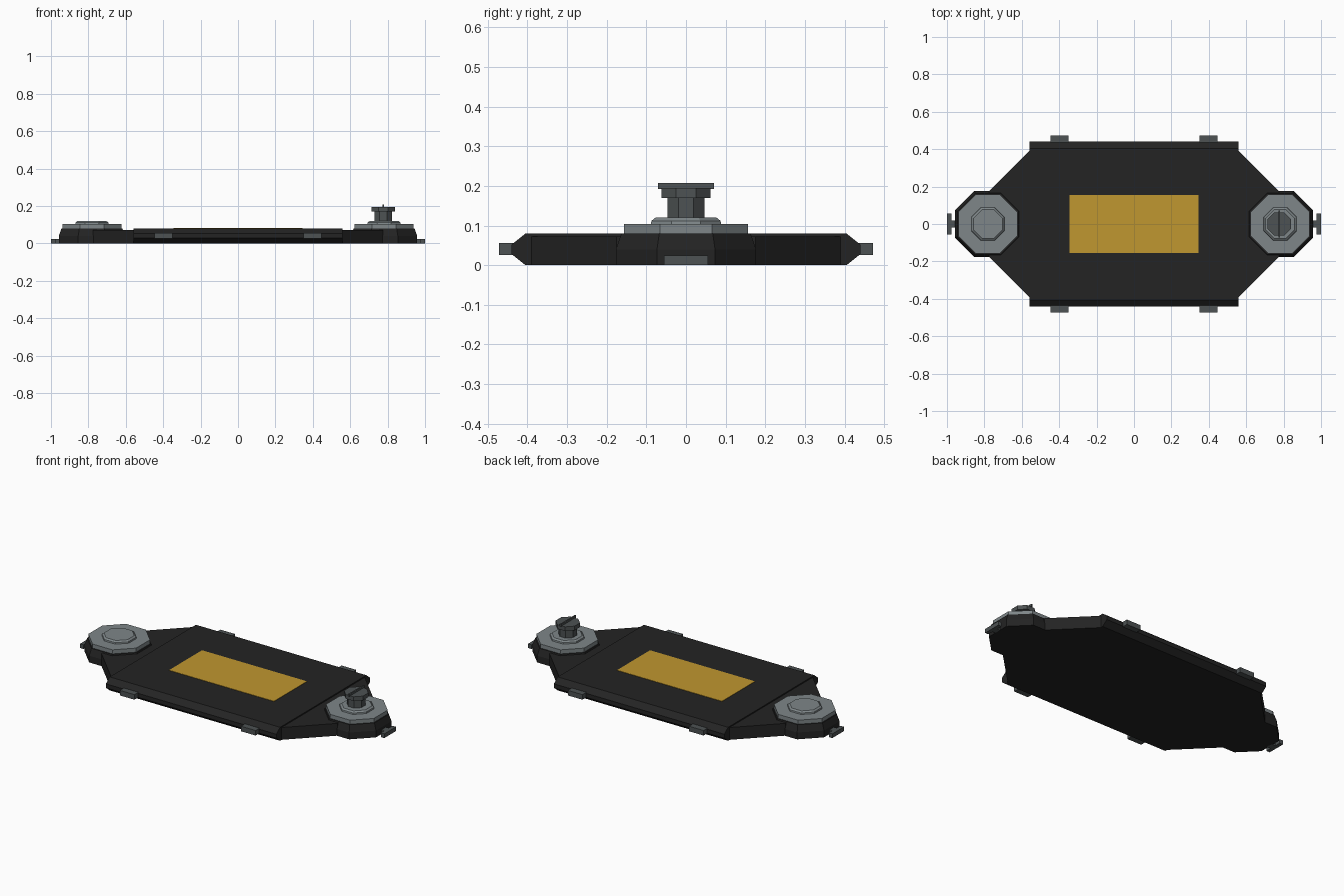
import bpy, math

if "Cube" in bpy.data.objects:
    bpy.data.objects.remove(bpy.data.objects["Cube"])


def mat(name, rgb):
    m = bpy.data.materials.new(name)
    m.diffuse_color = (*rgb, 1)
    m.use_nodes = True
    m.node_tree.nodes["Principled BSDF"].inputs["Base Color"].default_value = m.diffuse_color
    return m


BLACK = mat("black_plastic", (0.017, 0.017, 0.017))
GOLD = mat("gold_label", (0.53, 0.31, 0.029))
GREY = mat("light_grey_metal", (0.21, 0.24, 0.25))
DARK = mat("dark_grey_metal", (0.075, 0.085, 0.087))


def mesh(name, verts, faces, m):
    me = bpy.data.meshes.new(name)
    me.from_pydata(verts, [], faces)
    me.materials.append(m)
    ob = bpy.data.objects.new(name, me)
    bpy.context.collection.objects.link(ob)
    return ob


def loft(name, rings, m):
    """Closed solid through rings of equal point count."""
    n = len(rings[0])
    verts = [p for r in rings for p in r]
    faces = [tuple(range(n))[::-1],
             tuple(range(n * (len(rings) - 1), n * len(rings)))]
    for k in range(len(rings) - 1):
        for i in range(n):
            j = (i + 1) % n
            faces.append((k * n + i, k * n + j, (k + 1) * n + j, (k + 1) * n + i))
    return mesh(name, verts, faces, m)


def octagon(name, cx, levels, m):
    """Octagonal solid; levels are (apothem, z)."""
    rings = []
    for a, z in levels:
        r = a / math.cos(math.pi / 8)
        rings.append([(cx + r * math.cos(math.pi / 8 + i * math.pi / 4),
                       r * math.sin(math.pi / 8 + i * math.pi / 4), z) for i in range(8)])
    return loft(name, rings, m)


def box(name, x, y, z, m):
    x, y = sorted(x), sorted(y)
    rings = [[(x[0], y[0], h), (x[1], y[0], h), (x[1], y[1], h), (x[0], y[1], h)] for h in z]
    return loft(name, rings, m)


# Main slab with chamfered long edges
profile = [(-0.405, 0), (0.405, 0), (0.44, 0.028), (0.44, 0.052),
           (0.405, 0.08), (-0.405, 0.08), (-0.44, 0.052), (-0.44, 0.028)]
loft("main_slab", [[(x, y, z) for y, z in profile] for x in (-0.56, 0.56)], BLACK)
box("gold_plate", (-0.345, 0.345), (-0.155, 0.155), (0.078, 0.082), GOLD)

for s, side in ((-1, "left"), (1, "right")):
    # Tapered shoulder between slab and end pod
    pts = [(0.55, -0.40), (0.775, -0.175), (0.775, 0.175), (0.55, 0.40)]
    if s < 0:
        pts = [(-x, y) for x, y in pts[::-1]]
    loft(side + "_shoulder", [[(x, y, z) for x, y in pts] for z in (0, 0.073)], BLACK)
    # End pod, washer and raised hub
    c = 0.781 * s
    octagon(side + "_pod", c, [(0.177, 0), (0.177, 0.04), (0.163, 0.08)], BLACK)
    octagon(side + "_washer", c, [(0.157, 0.079), (0.157, 0.104)], GREY)
    octagon(side + "_hub", c, [(0.089, 0.103), (0.087, 0.112), (0.077, 0.12)], GREY)
    # End tab
    box(side + "_tab_neck", (0.95 * s, 0.98 * s), (-0.02, 0.02), (0, 0.025), DARK)
    box(side + "_tab", (0.977 * s, 1.0 * s), (-0.055, 0.055), (0, 0.025), DARK)
    # Side clips
    for t, end in ((-1, "front"), (1, "back")):
        box(f"{side}_{end}_clip", (0.35 * s, 0.446 * s), (0.43 * t, 0.472 * t),
            (0.026, 0.056), DARK)

# Knob on the right pod
octagon("knob_stem", 0.777, [(0.047, 0.118), (0.047, 0.172)], DARK)
octagon("knob_head", 0.777, [(0.062, 0.17), (0.062, 0.195)], DARK)
box("knob_blade", (0.773, 0.781), (-0.071, 0.071), (0.192, 0.207), DARK)
